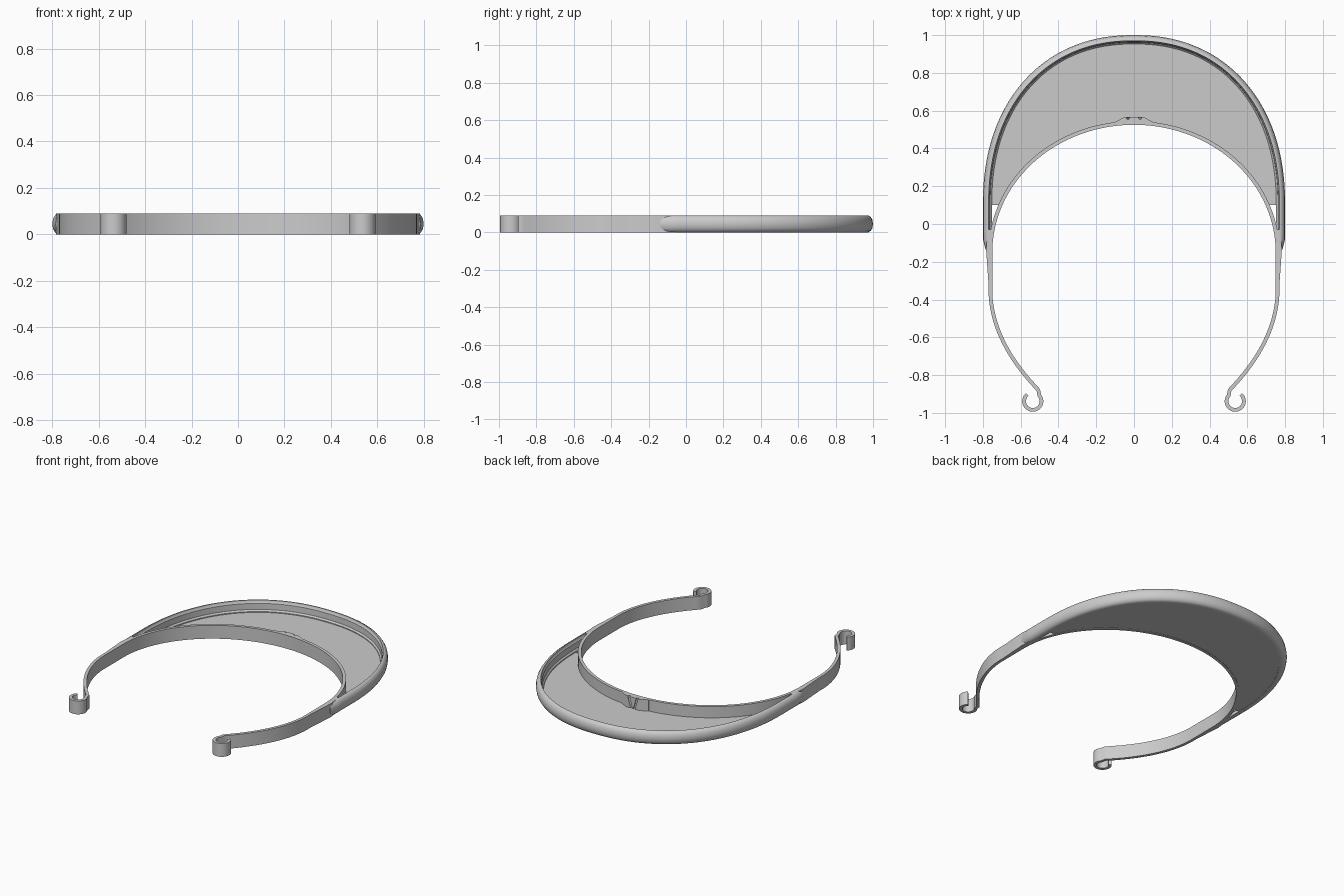
import bpy, bmesh, math
from mathutils import Vector

cube = bpy.data.objects.get("Cube")
if cube:
    bpy.data.objects.remove(cube)

H = 0.09          # height of the band and rim
BAND_Y = -0.15    # centre of the band's front arc

grey = bpy.data.materials.new("light grey plastic")
grey.use_nodes = True
grey.diffuse_color = (0.6, 0.6, 0.6, 1)
grey.node_tree.nodes["Principled BSDF"].inputs["Base Color"].default_value = (0.6, 0.6, 0.6, 1)


def sweep(name, sections, angle=35):
    """Join a list of closed cross-sections into a capped solid."""
    bm = bmesh.new()
    rings = [[bm.verts.new(p) for p in s] for s in sections]
    n = len(rings[0])
    for a, b in zip(rings, rings[1:]):
        for i in range(n):
            j = (i + 1) % n
            bm.faces.new((a[i], a[j], b[j], b[i]))
    bm.faces.new(rings[0])
    bm.faces.new(rings[-1])
    bmesh.ops.recalc_face_normals(bm, faces=bm.faces)
    me = bpy.data.meshes.new(name)
    bm.to_mesh(me)
    bm.free()
    me.materials.append(grey)
    ob = bpy.data.objects.new(name, me)
    bpy.context.collection.objects.link(ob)
    bpy.ops.object.select_all(action='DESELECT')
    ob.select_set(True)
    bpy.context.view_layer.objects.active = ob
    bpy.ops.object.shade_smooth_by_angle(angle=math.radians(angle))
    return ob


def strip(name, left, right, z0, z1):
    """Solid slab between two plan outlines."""
    return sweep(name, [[(a[0], a[1], z0), (b[0], b[1], z0), (b[0], b[1], z1), (a[0], a[1], z1)]
                        for a, b in zip(left, right)])


def mirrored(half):
    """Half outline starting at x = 0, completed on the other side."""
    return [Vector((-p[0], p[1])) for p in reversed(half[1:])] + [Vector(p) for p in half]


def offset(path, d):
    """Shift a plan path sideways, to the right of its direction."""
    out = []
    for i, p in enumerate(path):
        t = (path[min(i + 1, len(path) - 1)] - path[max(i - 1, 0)]).normalized()
        out.append(p + Vector((t.y, -t.x)) * d)
    return out


def arc(cx, cy, rx, ry, a0, a1, n, power=2.0):
    pts = []
    for i in range(n + 1):
        a = math.radians(a0 + (a1 - a0) * i / n)
        c, s = math.cos(a), math.sin(a)
        pts.append((cx + rx * math.copysign(abs(c) ** (2 / power), c),
                    cy + ry * math.copysign(abs(s) ** (2 / power), s)))
    return pts


def bezier(a, b, c, d, n):
    a, b, c, d = map(Vector, (a, b, c, d))
    return [a * (1 - t) ** 3 + b * 3 * t * (1 - t) ** 2 + c * 3 * t * t * (1 - t) + d * t ** 3
            for t in (i / n for i in range(n + 1))]


# Headband: front arc, straight temples, curved arms and open end hooks
half = arc(0, BAND_Y, 0.76, 0.685, 90, 0, 40)
half[0] = (0, half[0][1])
half += bezier((0.76, -0.37), (0.75, -0.57), (0.64, -0.74), (0.507, -0.878), 20)
half += arc(0.536, -0.938, 0.046, 0.046, 140, 410, 28)
band = mirrored(half)
strip("headband", offset(band, 0.01), offset(band, -0.01), 0, H)

# Outer rim: rounded outside, lip on top, stepped inner wall
edge = arc(0, 0.1, 0.8, 0.9, 90, 0, 48, 2.2)
edge[0] = (0, 1.0)
rim = mirrored(edge + [(0.8, 0.04), (0.8, -0.03), (0.8, -0.08), (0.786, -0.135)])
profile = [(0.047, 0), (0.026, 0), (0.013, 0.007), (0.004, 0.022), (0, 0.045), (0.004, 0.068),
           (0.013, 0.083), (0.024, H), (0.03, H), (0.032, 0.075), (0.037, 0.07), (0.038, 0.03), (0.047, 0.02)]
lines = [offset(rim, d) for d, z in profile]
sections = [[(ln[i].x, ln[i].y, z) for ln, (d, z) in zip(lines, profile)] for i in range(len(rim))]
# Narrow the rim where it meets the temples
for k in (0, -1):
    sections[k] = [(math.copysign(max(abs(x), 0.755), x), -0.135, z) for x, y, z in sections[k]]
sweep("outer_rim", sections, 40)

# Visor plate between band and rim
back = arc(0, BAND_Y, 0.765, 0.69, 90, math.degrees(math.asin(0.25 / 0.69)), 48)
front = offset(mirrored(edge), 0.042)
strip("visor_plate", mirrored(back), front, 0.002, 0.014)

# Tapered reinforcements joining the rim ends to the temples
for side, label in ((1, "left"), (-1, "right")):
    inner = [(side * x, y) for x, y in ((0.755, -0.4), (0.755, -0.25), (0.752, -0.13), (0.75, -0.03))]
    outer = [(side * x, y) for x, y in ((0.764, -0.4), (0.775, -0.25), (0.783, -0.13), (0.772, -0.03))]
    strip(label + "_temple_joint", inner, outer, 0, H)

# Small central boss behind the band, with two slanted grooves
boss = strip("centre_boss",
             [(x, 0.532) for x in (-0.1, -0.05, 0.05, 0.1)],
             [(-0.1, 0.54), (-0.05, 0.567), (0.05, 0.567), (0.1, 0.54)], 0.01, H)
for side, label in ((1, "left"), (-1, "right")):
    bpy.ops.mesh.primitive_cylinder_add(vertices=16, radius=0.008, depth=0.16,
                                        location=(side * 0.022, 0.562, 0.055),
                                        rotation=(0, side * 0.28, 0))
    cutter = bpy.context.object
    cutter.name = label + "_groove_cutter"
    cutter.hide_render = True
    cutter.hide_set(True)
    mod = boss.modifiers.new(label + "_groove", 'BOOLEAN')
    mod.object = cutter
    mod.solver = 'EXACT'
